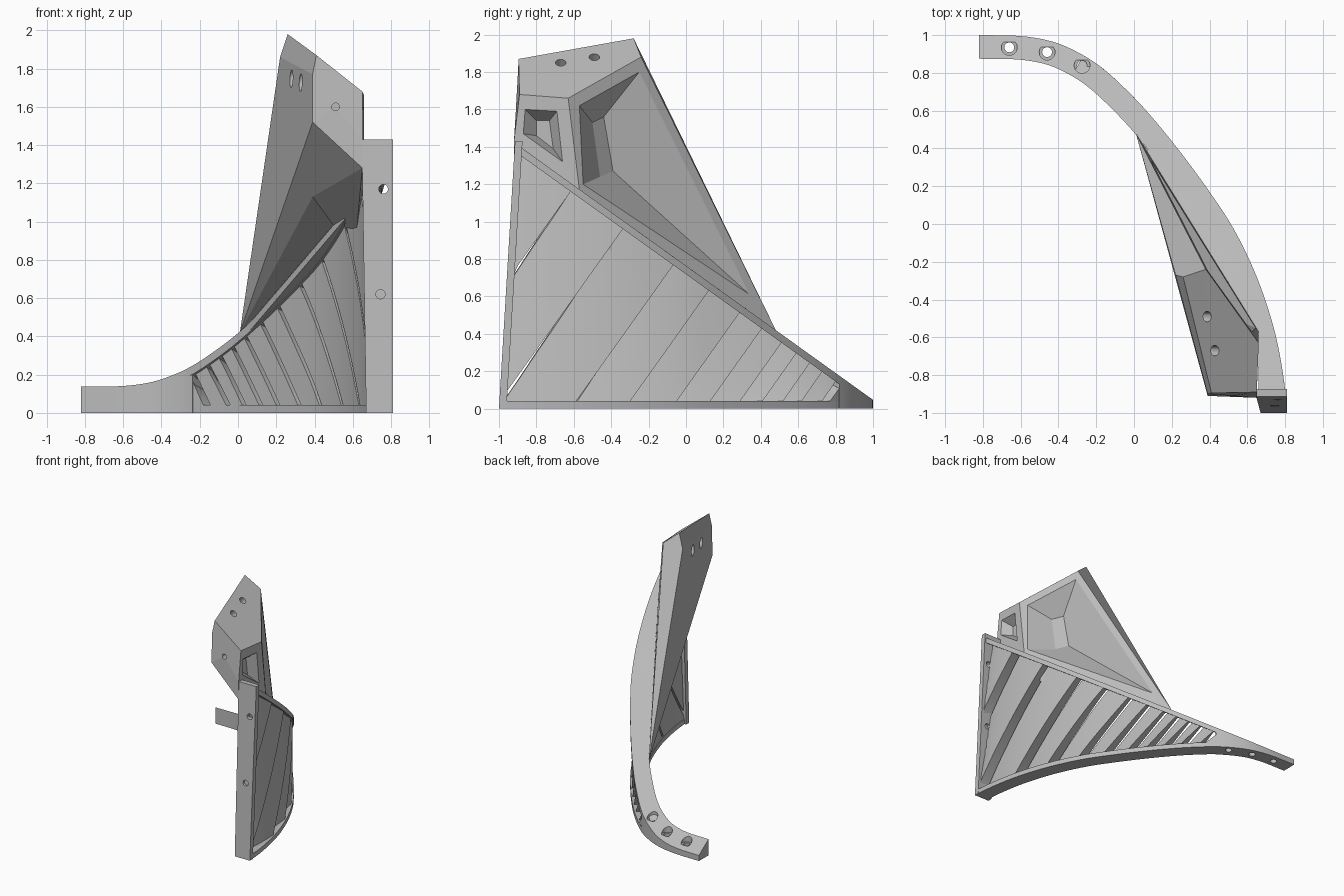
import bpy, bmesh
from mathutils import Vector

if "Cube" in bpy.data.objects:
    bpy.data.objects.remove(bpy.data.objects["Cube"])

grey = bpy.data.materials.new("mid_grey")
grey.use_nodes = True
grey.diffuse_color = (0.5, 0.5, 0.5, 1)
grey.node_tree.nodes["Principled BSDF"].inputs["Base Color"].default_value = (0.5, 0.5, 0.5, 1)


def add_mesh(name, verts, faces, smooth=False):
    mesh = bpy.data.meshes.new(name)
    mesh.from_pydata([tuple(v) for v in verts], [], faces)
    bm = bmesh.new()
    bm.from_mesh(mesh)
    bmesh.ops.remove_doubles(bm, verts=bm.verts, dist=0.0005)
    bmesh.ops.recalc_face_normals(bm, faces=bm.faces)
    bm.to_mesh(mesh)
    bm.free()
    mesh.materials.append(grey)
    obj = bpy.data.objects.new(name, mesh)
    bpy.context.collection.objects.link(obj)
    if smooth:
        bpy.ops.object.select_all(action="DESELECT")
        obj.select_set(True)
        bpy.context.view_layer.objects.active = obj
        bpy.ops.object.shade_smooth_by_angle(angle=0.5)
    return obj


# Plan curve of the outer surface, from the rear tip to the front edge
KNOTS = [Vector(p) for p in [(-.82, 1), (-.6, .995), (-.43, .965), (-.29, .905), (-.16, .82), (-.02, .69),
                             (.1, .56), (.25, .375), (.4, .17), (.53, -.03), (.65, -.28), (.74, -.55),
                             (.79, -.8), (.81, -1)]]


def spline(knots, steps=6):
    ext = [2 * knots[0] - knots[1]] + knots + [2 * knots[-1] - knots[-2]]
    out = []
    for a, b, c, d in zip(ext, ext[1:], ext[2:], ext[3:]):
        for k in range(steps):
            t = k / steps
            out.append(b + (c - a) * t / 2 + (2 * a - 5 * b + 4 * c - d) * t * t / 2
                       + (3 * b - a - 3 * c + d) * t ** 3 / 2)
    return out + [knots[-1]]


ARC = spline(KNOTS)


def inward(i):
    t = ARC[min(i + 1, len(ARC) - 1)] - ARC[max(i - 1, 0)]
    return Vector((t.y, -t.x)).normalized()


def at_y(y, d):
    """Point on the curve at depth y, moved inward by d."""
    for i in range(len(ARC) - 1):
        a, b = ARC[i], ARC[i + 1]
        if a.y >= y >= b.y and a.y > b.y:
            f = (a.y - y) / (a.y - b.y)
            return a.lerp(b, f) + inward(i).lerp(inward(i + 1), f) * d
    return ARC[-1] + inward(len(ARC) - 1) * d


def slope(y):
    """Height of the slanted top plane."""
    return .42 + .717 * (.48 - y)


def sweep(name, rings):
    n = len(rings[0])
    verts = [v for r in rings for v in r]
    faces = [[k * n + j, k * n + (j + 1) % n, (k + 1) * n + (j + 1) % n, (k + 1) * n + j]
             for k in range(len(rings) - 1) for j in range(n)]
    faces += [list(range(n)), list(range(len(verts) - n, len(verts)))]
    return add_mesh(name, verts, faces, True)


def ring(o, i, low, high):
    return [(o.x, o.y, low(o.y)), (i.x, i.y, low(i.y)), (i.x, i.y, high(i.y)), (o.x, o.y, high(o.y))]


def span(a, b, n):
    return [a + (b - a) * k / n for k in range(n + 1)]


# Rear arm, bottom rail, top rail and ledge
arm = sweep("rear_arm", [ring(p, p + inward(i) * .125, lambda y: 0, slope)
                         for i, p in enumerate(ARC) if p.y > .815])
sweep("bottom_rail", [ring(at_y(y, 0), at_y(y, .12), lambda y: 0, lambda y: .04) for y in span(.85, -.98, 40)])
sweep("top_rail", [ring(at_y(y, 0), at_y(y, .125), lambda y: slope(y) - .045, slope) for y in span(.85, -.9, 40)])
sweep("ledge", [ring(at_y(y, .01), Vector((min(.66, .02 + (.48 - y) * .61), y)), lambda y: slope(y) - .04, slope)
                for y in span(.47, -.9, 40)])

# Wedge-shaped louvre slats: front edge tucked in, rear edge flush, inner side flush
LINES = [-1.9, -1.385, -.96, -.55, -.26, -.01, .17, .33, .45, .56, .66, .77]


def slat_point(b, d, v):
    z = .03 + v * ((.76 - .717 * b) / 1.516 - .03)
    y = max(b + .72 * (z - .04), -.975 + .06 * z)
    p = at_y(y, d)
    return p.x, p.y, z + v * (slope(p.y) - slope(y))


for n, (b0, b1) in enumerate(zip(LINES, LINES[1:])):
    deep = min(.085, .02 + .5 * (b1 - b0))
    us = span(0, 1, 6)
    profile = [(b0 - .01 + (b1 - .025 - b0) * u, deep + (.01 - deep) * u) for u in us]
    profile += [(b, .115) for b, d in reversed(profile)]
    sweep(f"louvre_slat_{n + 1}", [[slat_point(b, d, v) for b, d in profile] for v in span(0, 1, 14)])

# Solid panel closing the rear end of the louvres
sweep("rear_filler", [[slat_point(b, d, v) for b, d in ((.77, 0), (.85, 0), (.85, .12), (.77, .12))]
                      for v in span(0, 1, 3)])

# Front flange, leaning back slightly
outline = [(.67, 0), (.81, 0), (.81, 1.43), (.64, 1.43), (.65, 1.25)]
verts = [(x, -1 + .06 * z + t, z) for t in (0, .04) for x, z in outline]
faces = [list(range(5)), list(range(5, 10))] + [[k, (k + 1) % 5, (k + 1) % 5 + 5, k + 5] for k in range(5)]
flange = add_mesh("front_flange", verts, faces)

# Upper fin: faceted wedge with two recessed pockets
P = {"tip": (.01, .48, .42), "peak": (.26, -.28, 1.98), "peak_in": (.22, -.27, 1.86), "back": (.38, -.24, 1.88),
     "mid": (.66, -.63, 1.66), "front": (.65, -.89, 1.68), "crown": (.41, -.895, 1.87),
     "crown_in": (.39, -.9, 1.77), "chin": (.39, -.91, 1.52), "root": (.65, -.92, 1.28),
     "shelf": (.65, -.92, 1.43), "heel": (.66, -.57, 1.17), "under": (.39, -.52, 1.13),
     "web": (.53, -.245, .94), "seat": (.61, -.4, .84)}


def on_plane(a, b, c, y, z, depth=0):
    a, b, c = (Vector(P[k]) for k in (a, b, c))
    n = (b - a).cross(c - a)
    return (a.x - (n.y * (y - a.y) + n.z * (z - a.z)) / n.x - depth, y, z)


def pocket_points(plane, points):
    for key, y, z, depth in points:
        P[key] = on_plane(*plane, y, z, depth)


pocket_points(("tip", "heel", "back"), [
    ("a", .34, .61, 0), ("b", -.55, 1.2, 0), ("c", -.57, 1.62, 0), ("d", -.25, 1.8, 0),
    ("b2", -.46, 1.24, .15), ("c2", -.5, 1.53, .15), ("b3", -.39, 1.27, .18), ("c3", -.44, 1.56, .18)])
pocket_points(("front", "heel", "mid"), [
    ("e", -.86, 1.6, 0), ("f", -.87, 1.47, 0), ("g", -.66, 1.32, 0), ("h", -.69, 1.59, 0),
    ("e2", -.8, 1.54, .07), ("f2", -.8, 1.46, .07), ("g2", -.71, 1.39, .07), ("h2", -.73, 1.54, .07)])


def band(outer, inner):
    return [[outer[k], outer[(k + 1) % 4], inner[(k + 1) % 4], inner[k]] for k in range(4)]


FACES = [f.split() for f in (
    "peak crown front mid back", "tip back peak peak_in", "peak peak_in crown_in crown",
    "tip peak_in crown_in chin", "tip chin under", "chin root under", "root seat web under",
    "tip under web", "crown crown_in chin root shelf front", "root shelf heel seat",
    "seat heel web", "tip web heel",
    "b c c2 b2", "c d c3 c2", "a b3 c3 d", "a b b2 b3", "b2 c2 c3 b3", "e2 f2 g2 h2")]
FACES += band(["tip", "heel", "mid", "back"], ["a", "b", "c", "d"])
FACES += band(["front", "shelf", "heel", "mid"], ["e", "f", "g", "h"])
FACES += band(["e", "f", "g", "h"], ["e2", "f2", "g2", "h2"])
names = list(P)
fin = add_mesh("upper_fin", P.values(), [[names.index(k) for k in f] for f in FACES])


# Bolt holes
def drill(target, centre, axis, radius, length):
    bm = bmesh.new()
    bmesh.ops.create_cone(bm, cap_ends=True, segments=24, radius1=radius, radius2=radius, depth=length)
    mesh = bpy.data.meshes.new("hole_cutter")
    bm.to_mesh(mesh)
    bm.free()
    mesh.materials.append(grey)
    cutter = bpy.data.objects.new("hole_cutter", mesh)
    bpy.context.collection.objects.link(cutter)
    cutter.location = centre
    cutter.rotation_mode = "QUATERNION"
    cutter.rotation_quaternion = Vector(axis).to_track_quat("Z", "Y")
    cutter.hide_render = True
    cutter.hide_viewport = True
    mod = target.modifiers.new("hole", "BOOLEAN")
    mod.operation, mod.solver, mod.object = "DIFFERENCE", "EXACT", cutter


for x, y in ((-.66, .935), (-.46, .91), (-.275, .84)):
    drill(arm, (x, y, .1), (0, 0, 1), .026, .5)
    drill(arm, (x, y, slope(y) + .02), (0, 0, 1), .042, .08)
for x, z in ((.76, 1.17), (.745, .62)):
    drill(flange, (x, -.94, z), (0, 1, 0), .024, .3)
for y, x in ((-.49, .38), (-.67, .445)):
    drill(fin, (x, y, 1.87), (.63, 0, .77), .028, .8)
drill(fin, (.51, -.9, 1.6), (0, 1, 0), .02, .3)
